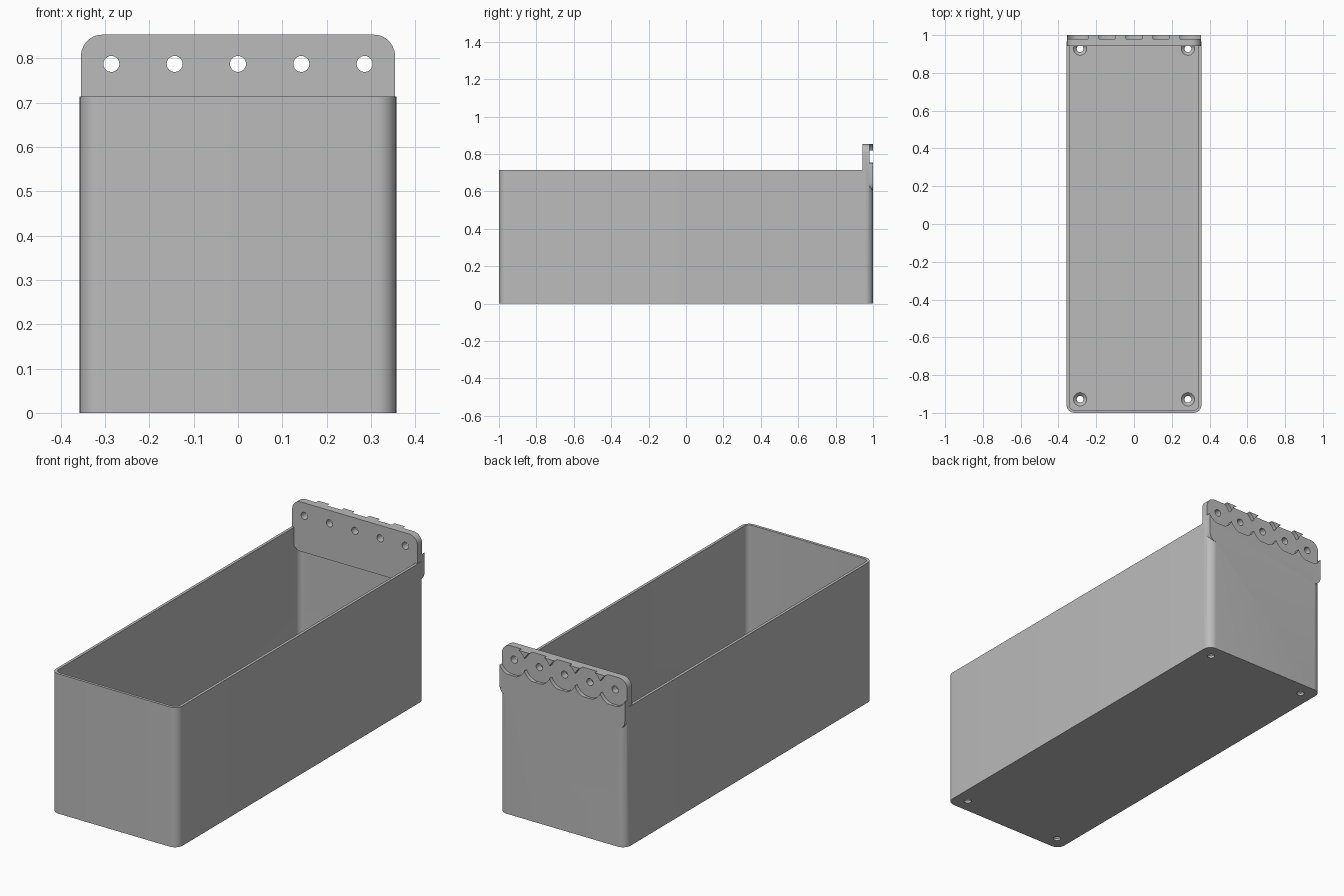
import bpy, bmesh, math
from mathutils import Matrix, Vector

if "Cube" in bpy.data.objects:
    bpy.data.objects.remove(bpy.data.objects["Cube"])

W, H = 0.357, 0.714           # bin half width and height
WALL, FLOOR = 0.0143, 0.0286
PLATE_W, PLATE_FRONT, PLATE_LOW, PLATE_TOP = 0.354, 0.943, 0.60, 0.853
HOLE_Z, PITCH = 0.787, 0.1428

grey = bpy.data.materials.new("plain grey")
grey.use_nodes = True
grey.diffuse_color = (0.5, 0.5, 0.5, 1)
grey.node_tree.nodes["Principled BSDF"].inputs["Base Color"].default_value = (0.5, 0.5, 0.5, 1)


def finish(name, bm):
    bmesh.ops.recalc_face_normals(bm, faces=bm.faces)
    mesh = bpy.data.meshes.new(name)
    bm.to_mesh(mesh)
    bm.free()
    mesh.materials.append(grey)
    obj = bpy.data.objects.new(name, mesh)
    bpy.context.collection.objects.link(obj)
    return obj


def rounded_block(name, low, high, axis, radius):
    """Box whose edges along one axis are rounded."""
    low, high = Vector(low), Vector(high)
    bm = bmesh.new()
    bmesh.ops.create_cube(bm, size=1)
    for v in bm.verts:
        v.co = Vector([a + (b - a) * (c + 0.5) for a, b, c in zip(low, high, v.co)])
    edges = [e for e in bm.edges
             if abs(e.verts[0].co[axis] - e.verts[1].co[axis]) > 1e-4]
    bmesh.ops.bevel(bm, geom=edges, offset=radius, segments=10, profile=0.5,
                    affect='EDGES')
    return finish(name, bm)


def round_cutter(centre, r1, r2, depth, along_y=False):
    bm = bmesh.new()
    bmesh.ops.create_cone(bm, cap_ends=True, segments=48, radius1=r1, radius2=r2,
                          depth=depth)
    turn = Matrix.Rotation(math.pi / 2, 4, 'X') if along_y else Matrix()
    bmesh.ops.transform(bm, matrix=Matrix.Translation(centre) @ turn, verts=bm.verts)
    return finish("cutter", bm)


def combine(target, other, operation):
    mod = target.modifiers.new("combine", 'BOOLEAN')
    mod.operation, mod.object, mod.solver = operation, other, 'EXACT'
    bpy.context.view_layer.objects.active = target
    bpy.ops.object.modifier_apply(modifier=mod.name)
    bpy.data.objects.remove(other)


# Open bin with rounded upright corners
storage_bin = rounded_block("storage_bin", (-W, -1, 0), (W, 1, H), 2, 0.043)
cavity = rounded_block("cavity", (-W + WALL, -1 + WALL, FLOOR),
                       (W - WALL, 1 - WALL, H + 0.1), 2, 0.0287)
combine(storage_bin, cavity, 'DIFFERENCE')

# Countersunk screw holes in the floor corners
for sx in (-1, 1):
    for sy in (-1, 1):
        x, y = sx * 2 * PITCH, sy * 0.928
        combine(storage_bin, round_cutter((x, y, 0), 0.018, 0.018, 0.1), 'DIFFERENCE')
        combine(storage_bin, round_cutter((x, y, FLOOR - 0.008), 0.018, 0.036, 0.018),
                'DIFFERENCE')

# Hanging plate with scalloped recesses and through holes
plate = rounded_block("hanging_plate", (-PLATE_W, PLATE_FRONT, PLATE_LOW),
                      (PLATE_W, 1, PLATE_TOP), 1, 0.048)
for i in range(-2, 3):
    x = i * PITCH
    combine(plate, round_cutter((x, 1.03, HOLE_Z), 0.078, 0.078, 0.1, True), 'DIFFERENCE')
    combine(plate, round_cutter((x, 0.97, HOLE_Z), 0.018, 0.018, 0.2, True), 'DIFFERENCE')
combine(storage_bin, plate, 'UNION')

# Smooth rounded corners, keep edges sharp
bpy.ops.object.select_all(action='DESELECT')
storage_bin.select_set(True)
bpy.context.view_layer.objects.active = storage_bin
bpy.ops.object.shade_smooth_by_angle(angle=math.radians(30))
